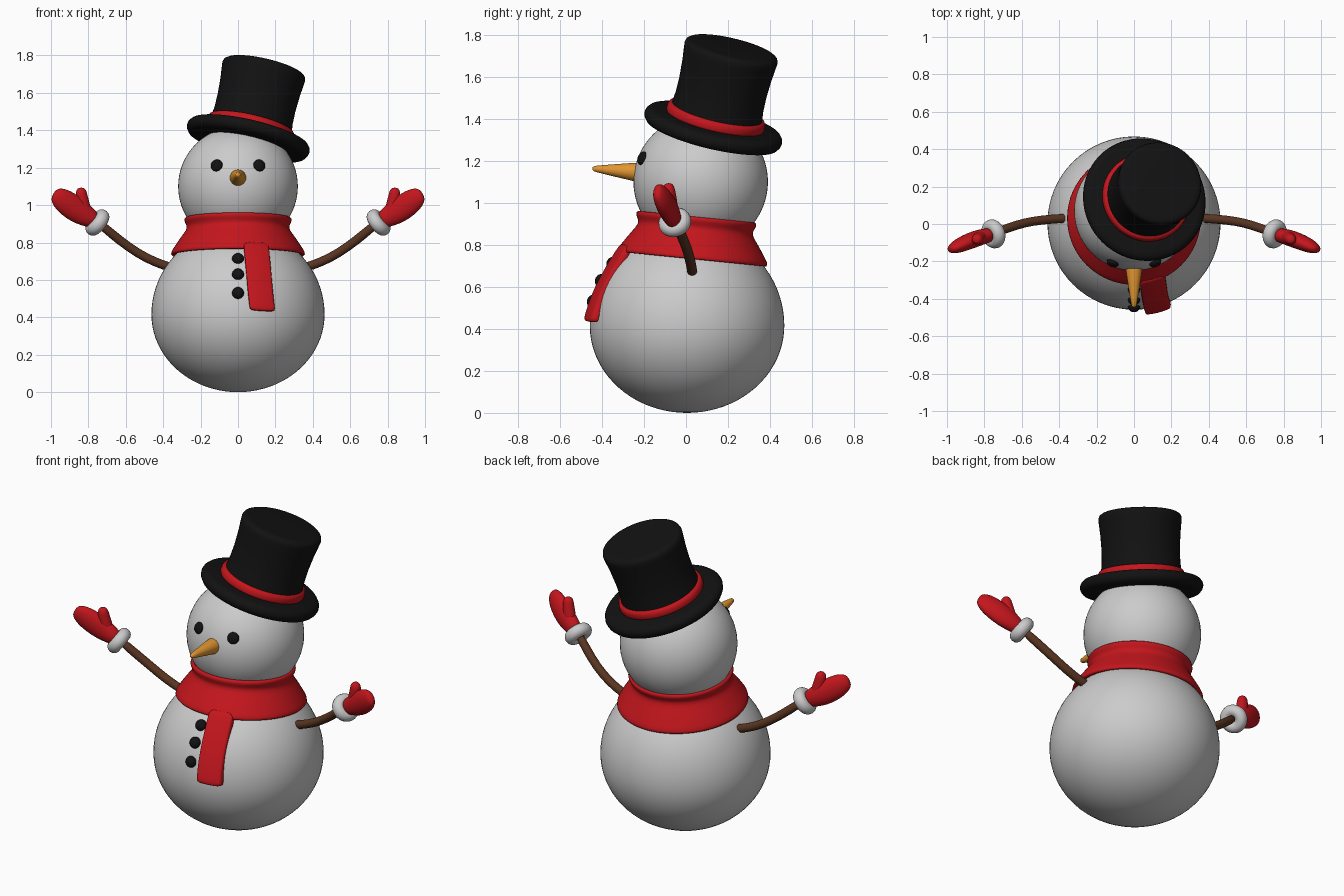
import bpy, bmesh
from math import sin, cos, pi, sqrt
from mathutils import Vector, Matrix

if "Cube" in bpy.data.objects:
    bpy.data.objects.remove(bpy.data.objects["Cube"])


def material(name, rgb):
    m = bpy.data.materials.new(name)
    m.diffuse_color = (*rgb, 1)
    m.use_nodes = True
    m.node_tree.nodes["Principled BSDF"].inputs["Base Color"].default_value = m.diffuse_color
    return m


RED = material("red_cloth", (0.55, 0.008, 0.012))
BLACK = material("black", (0.006, 0.006, 0.006))
ORANGE = material("orange", (0.75, 0.3, 0.03))
BROWN = material("brown", (0.1, 0.035, 0.015))


def finish(name, bm, mat=None, subsurf=0):
    bmesh.ops.recalc_face_normals(bm, faces=bm.faces[:])
    me = bpy.data.meshes.new(name)
    bm.to_mesh(me)
    bm.free()
    ob = bpy.data.objects.new(name, me)
    bpy.context.collection.objects.link(ob)
    for p in me.polygons:
        p.use_smooth = True
    if mat:
        me.materials.append(mat)
    if subsurf:
        mod = ob.modifiers.new("smooth", 'SUBSURF')
        mod.levels = mod.render_levels = subsurf
    return ob


def loft(name, rings, mat=None, subsurf=0, closed=False):
    """Skin a list of point rings; cap the ends unless the profile is closed."""
    bm = bmesh.new()
    vs = [[bm.verts.new(p) for p in r] for r in rings]
    n = len(vs[0])
    pairs = list(zip(vs, vs[1:])) + ([(vs[-1], vs[0])] if closed else [])
    for a, b in pairs:
        for i in range(n):
            j = (i + 1) % n
            bm.faces.new((a[i], a[j], b[j], b[i]))
    if not closed:
        bm.faces.new(vs[0][::-1])
        bm.faces.new(vs[-1])
    return finish(name, bm, mat, subsurf)


def lathe(name, profile, matrix, mat=None, n=48, subsurf=0, closed=False):
    rings = [[matrix @ Vector((r * cos(2 * pi * i / n), r * sin(2 * pi * i / n), z))
              for i in range(n)] for r, z in profile]
    return loft(name, rings, mat, subsurf, closed)


def tube(name, pts, wide, thin, thick_dir, mat, n=16, subsurf=2):
    """Elliptical tube along pts; thick_dir is the direction of the thin radius."""
    pts = [Vector(p) for p in pts]
    rings = []
    for k, p in enumerate(pts):
        d = (pts[min(k + 1, len(pts) - 1)] - pts[max(k - 1, 0)]).normalized()
        u = d.cross(thick_dir).normalized()
        v = u.cross(d)
        rings.append([p + u * wide[k] * cos(2 * pi * i / n) + v * thin[k] * sin(2 * pi * i / n)
                      for i in range(n)])
    return loft(name, rings, mat, subsurf)


def align(loc, axis):
    return Matrix.Translation(loc) @ Vector(axis).to_track_quat('Z', 'Y').to_matrix().to_4x4()


def ball(name, matrix, scale, mat=None, u=24, v=16):
    bm = bmesh.new()
    bmesh.ops.create_uvsphere(bm, u_segments=u, v_segments=v, radius=1,
                              matrix=matrix @ Matrix.Diagonal((*scale, 1)))
    return finish(name, bm, mat)


# body (squashed underneath) and head
R, CZ = 0.463, 0.415
bm = bmesh.new()
bmesh.ops.create_uvsphere(bm, u_segments=64, v_segments=40, radius=R)
for v in bm.verts:
    if v.co.z < 0:
        v.co.z *= CZ / R
    v.co += Vector((0, 0.005, CZ))
finish("body", bm)
HEAD = Vector((0, 0.07, 1.1))
ball("head", Matrix.Translation(HEAD), (0.32, 0.32, 0.32), None, 56, 36)

# coal eyes and buttons
for s, side in ((1, "left"), (-1, "right")):
    n = Vector((s * 0.114, -0.278, 0.112))
    ball("eye_" + side, align(HEAD + n, n), (0.033, 0.033, 0.02), BLACK)
for k, z in enumerate((0.713, 0.63, 0.53)):
    n = Vector((0, -sqrt(R * R - (z - CZ) ** 2), z - CZ))
    ball(f"button_{k + 1}", align(n + Vector((0, 0.005, CZ)), n), (0.032, 0.032, 0.028), BLACK)

# carrot nose
lathe("nose", [(0.044, 0), (0.043, 0.05), (0.031, 0.13), (0.019, 0.205), (0.013, 0.238), (0.006, 0.246)],
      align((0, -0.2, 1.143), (0, -0.245, 0.02)), ORANGE, 24)

# top hat: brim, crown, band share one tilted frame
hat = align((0.055, 0.13, 1.357), (0.22, 0.225, 0.95))
lathe("hat_brim", [(0.1, -0.035), (0.295, -0.038), (0.32, -0.032), (0.332, -0.016), (0.336, 0),
                   (0.332, 0.016), (0.32, 0.03), (0.295, 0.036), (0.1, 0.036)], hat, BLACK, 64)
lathe("hat_crown", [(0.228, 0.0), (0.222, 0.06), (0.214, 0.13), (0.213, 0.2), (0.218, 0.29), (0.225, 0.355),
                    (0.227, 0.378), (0.222, 0.392), (0.21, 0.4), (0.19, 0.402), (0.02, 0.402)], hat, BLACK, 64)
lathe("hat_band", [(0.21, 0.03), (0.236, 0.034), (0.24, 0.045), (0.238, 0.065), (0.231, 0.08),
                   (0.21, 0.083)], hat, RED, 64)

# scarf collar, leaning slightly back
collar = align((0, 0.04, 0.83), (0, 0.1, 1))
lathe("scarf_collar", [(0.25, 0.09), (0.272, 0.108), (0.29, 0.1), (0.287, 0.08), (0.272, 0.058),
                       (0.278, 0.035), (0.305, 0.0), (0.335, -0.045), (0.362, -0.085), (0.358, -0.1),
                       (0.335, -0.1), (0.28, -0.04), (0.245, 0.03)],
      collar, RED, 40, 1, True)

# scarf tail hanging down the front
tail = [(0.095, -0.285, 0.80), (0.1, -0.315, 0.755), (0.107, -0.36, 0.68), (0.115, -0.41, 0.59),
        (0.123, -0.444, 0.50), (0.13, -0.458, 0.45), (0.131, -0.459, 0.432)]
rings = []
for x, y, z in tail:
    n = Vector((0, y, z - CZ)).normalized() * 0.017
    rim = []
    for t in (-1, -0.9, -0.5, 0, 0.5, 0.9, 1):
        bend = 0.018 * t + 0.008 * t * t          # wraps round the belly
        rim.append(Vector((x + t * 0.068, y + bend, z - 0.004 * t)))
    rings.append([p + n for p in rim] + [p - n for p in reversed(rim)])
loft("scarf_tail", rings, RED, 1)

# arms, cuffs and mittens on both sides
for s, side in ((1, "left"), (-1, "right")):
    def flip(pts):
        return [(s * x, y, z) for x, y, z in pts]

    r = [0.025] * 6
    tube("arm_" + side, flip([(0.33, 0.03, 0.66), (0.39, 0.03, 0.675), (0.49, 0.022, 0.715),
                              (0.585, 0.008, 0.775), (0.67, -0.02, 0.842), (0.75, -0.05, 0.91)]),
         r, r, Vector((0, 1, 0)), BROWN, 12, 1)
    cuff = align((s * 0.752, -0.053, 0.907), (s * 0.76, -0.25, 0.6))
    lathe("cuff_" + side, [(0.045 + 0.034 * cos(2 * pi * i / 14), 0.036 * sin(2 * pi * i / 14))
                           for i in range(14)], cuff, None, 32, 0, True)
    thick = Vector((s * 0.35, 1, 0.1)).normalized()
    tube("mitten_" + side, flip([(0.755, -0.055, 0.91), (0.80, -0.065, 0.935), (0.85, -0.08, 0.965),
                                 (0.90, -0.1, 1.0), (0.94, -0.118, 1.03), (0.97, -0.133, 1.053),
                                 (0.985, -0.14, 1.062)]),
         [0.04, 0.055, 0.068, 0.069, 0.063, 0.047, 0.025],
         [0.036, 0.042, 0.045, 0.043, 0.038, 0.027, 0.014], thick, RED)
    tube("thumb_" + side, flip([(0.815, -0.07, 0.955), (0.828, -0.075, 1.005), (0.836, -0.08, 1.045),
                                (0.839, -0.083, 1.075), (0.839, -0.084, 1.094)]),
         [0.036, 0.036, 0.033, 0.03, 0.016], [0.034, 0.034, 0.031, 0.028, 0.016], thick, RED)
